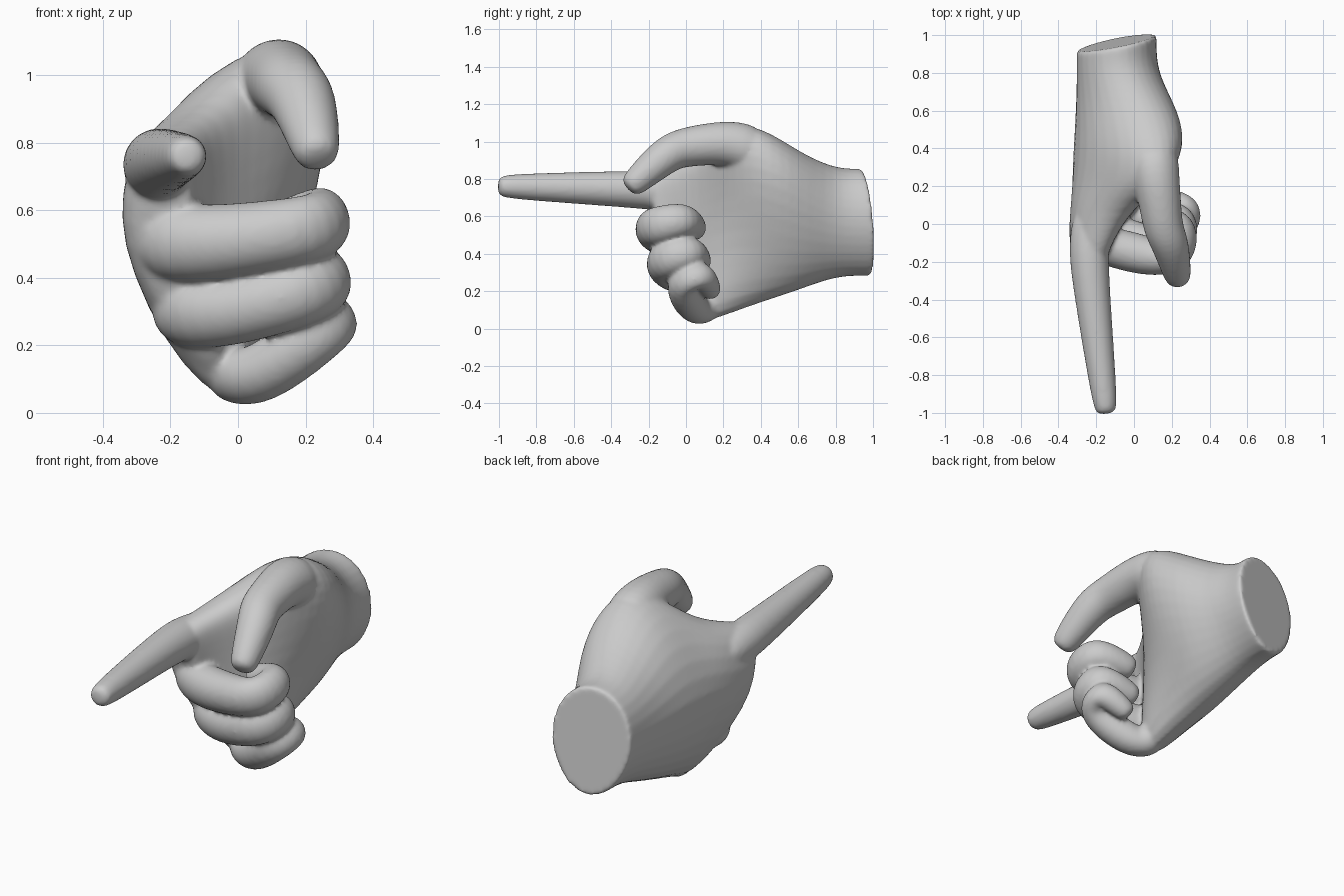
import bpy, bmesh
from math import cos, sin, tau
from mathutils import Vector

if "Cube" in bpy.data.objects:
    bpy.data.objects.remove(bpy.data.objects["Cube"])


def loft(bm, rings):
    """Skin a list of equal-length point rings and cap both ends."""
    vs = [[bm.verts.new(p) for p in r] for r in rings]
    n = len(vs[0])
    for a, b in zip(vs, vs[1:]):
        for i in range(n):
            bm.faces.new((a[i], a[(i + 1) % n], b[(i + 1) % n], b[i]))
    bm.faces.new(vs[0][::-1])
    bm.faces.new(vs[-1])


def scaled(ring, s):
    c = sum(ring, Vector()) / len(ring)
    return [c + (p - c) * s for p in ring]


def tube(bm, path, sides=8):
    """Finger: rings swept along (x, y, z, radius) points with a blunt tip."""
    pts = [Vector(p[:3]) for p in path]
    rings, u = [], Vector((0, 0, 1))
    for i, p in enumerate(pts):
        t = (pts[min(i + 1, len(pts) - 1)] - pts[max(i - 1, 0)]).normalized()
        u = (u - t * u.dot(t)).normalized()
        w = t.cross(u)
        r = path[i][3] * 1.1
        rings.append([p + (u * cos(tau * (k + .5) / sides) + w * sin(tau * (k + .5) / sides)) * r
                      for k in range(sides)])
    tip = [q + t * path[-1][3] * 0.8 for q in scaled(rings[-1], 0.75)]
    loft(bm, rings + [tip])


def section(y, outline, sx=0, sz=0):
    """Palm outline in (x, z) at depth y, slanted over x and z."""
    return scaled([Vector((x, y + sx * (x + .1) + sz * (z - .5), z)) for x, z in outline], 1.09)


# Palm sections from wrist to knuckles
wrist = [(-.07, .86), (.07, .77), (.12, .59), (.07, .41), (-.05, .28), (-.21, .33), (-.31, .55), (-.25, .78)]
rings = [
    section(.94, wrist, .2, -.09),
    section(.8, wrist),
    section(.6, [(.02, .94), (.19, .9), (.24, .72), (.15, .4), (0, .2), (-.2, .27), (-.32, .55), (-.22, .82)]),
    section(.4, [(.07, 1.08), (.23, 1.02), (.28, .82), (.14, .45), (.03, .13), (-.2, .22), (-.34, .55), (-.2, .9)]),
    section(.22, [(.08, 1.09), (.2, 1.02), (.14, .8), (.08, .45), (.06, .05), (-.18, .18), (-.35, .55), (-.23, .86)]),
    section(.08, [(-.1, .88), (-.03, .84), (-.02, .72), (0, .4), (.05, .01), (-.14, .1), (-.36, .52), (-.28, .83)]),
    section(-.07, [(-.23, .82), (-.15, .79), (-.14, .7), (-.12, .4), (-.02, .1), (-.18, .2), (-.36, .5), (-.32, .77)],
            0, -.3),
]
# Crisp flat wrist end and rounded knuckle end
end = [p + Vector((0, .025, 0)) for p in rings[0]]
knuckles = [p + Vector((.01, -.07, 0)) for p in scaled(rings[-1], .86)]
bm = bmesh.new()
loft(bm, [scaled(end, .8), scaled(end, .97), end] + rings + [knuckles])

# Thumb
tube(bm, [(.1, .4, .93, .14), (.115, .25, .995, .125), (.14, .1, .985, .112), (.155, -.03, .965, .105),
          (.195, -.11, .93, .1), (.23, -.27, .785, .075)])
# Pointing finger
tube(bm, [(-.22, .1, .71, .1), (-.24, -.12, .735, .108), (-.233, -.28, .745, .1), (-.153, -.955, .76, .068)])
# Curled middle finger
tube(bm, [(-.2, .08, .53, .1), (-.24, -.08, .51, .12), (-.1, -.13, .495, .115), (.2, -.2, .54, .1),
          (.255, -.13, .56, .1), (.26, 0, .59, .09), (.1, .04, .54, .075)])
# Curled ring finger
tube(bm, [(-.15, .12, .33, .1), (-.18, -.01, .3, .11), (-.05, -.07, .29, .105), (.2, -.145, .355, .1),
          (.265, -.06, .395, .1), (.265, .04, .42, .085), (.1, .07, .36, .07)])
# Curled little finger
tube(bm, [(-.03, .16, .14, .08), (-.02, .08, .11, .09), (.06, .04, .1, .092), (.245, -.045, .24, .088),
          (.285, .03, .28, .085), (.285, .09, .295, .077), (.18, .13, .21, .06)])

# Palm and digits fused into one smooth skin
bmesh.ops.recalc_face_normals(bm, faces=bm.faces)
me = bpy.data.meshes.new("pointing_hand")
bm.to_mesh(me)
bm.free()
hand = bpy.data.objects.new("pointing_hand", me)
bpy.context.collection.objects.link(hand)
sub = hand.modifiers.new("subdivide", 'SUBSURF')
sub.levels = sub.render_levels = 2
fuse = hand.modifiers.new("fuse", 'REMESH')
fuse.mode, fuse.voxel_size, fuse.use_smooth_shade = 'VOXEL', 0.011, True
soft = hand.modifiers.new("soften", 'SMOOTH')
soft.factor, soft.iterations = 0.5, 8
